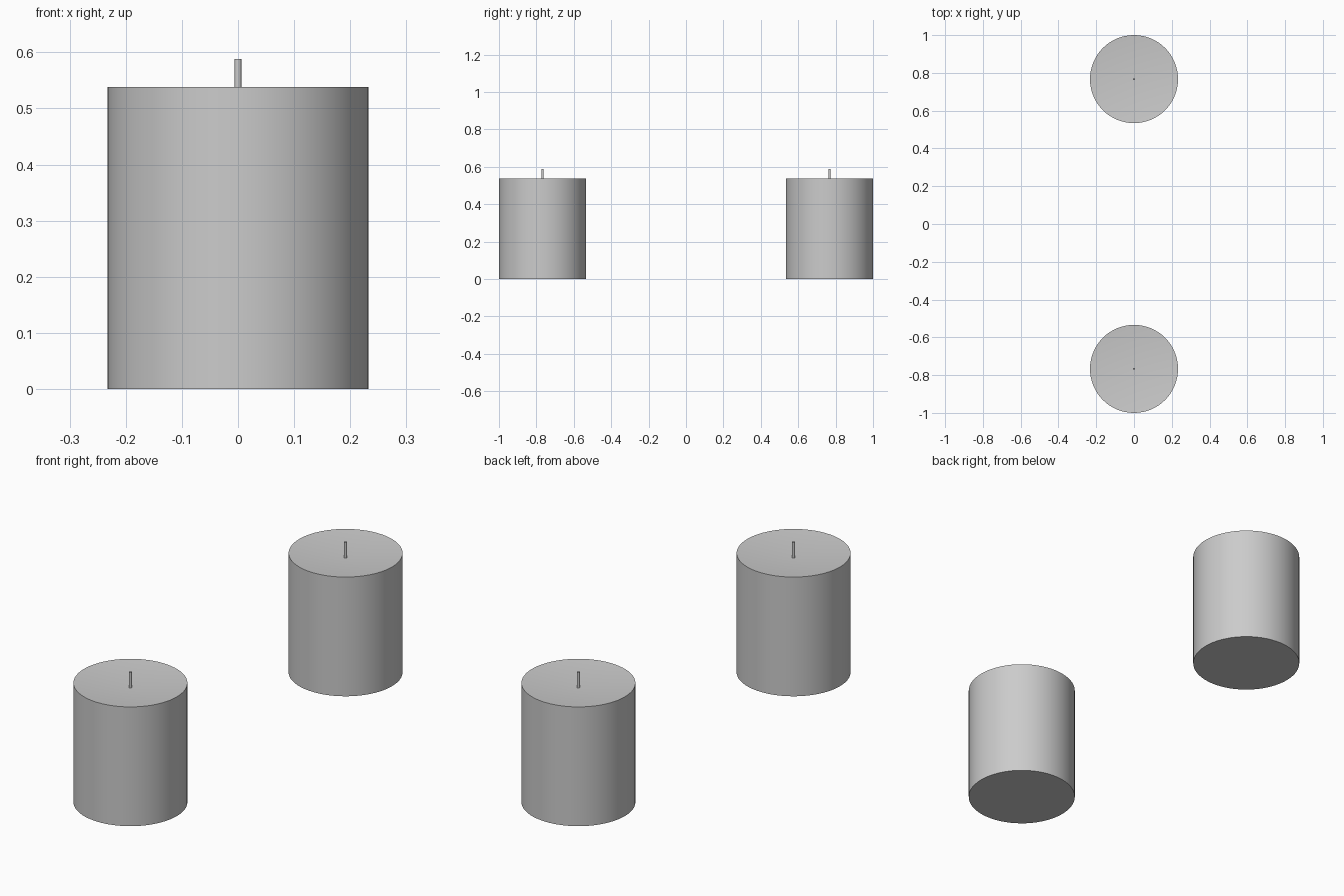
import bpy, bmesh, math

cube = bpy.data.objects.get("Cube")
if cube:
    bpy.data.objects.remove(cube, do_unlink=True)

# Single wax colour
wax = bpy.data.materials.new("light grey wax")
wax.use_nodes = True
color = (0.6, 0.6, 0.6, 1)
wax.diffuse_color = color
wax.node_tree.nodes["Principled BSDF"].inputs["Base Color"].default_value = color

SPACING = 0.767
RADIUS, RIM, DISH = 0.233, 0.538, 0.517
WICK_RADIUS, WICK_TOP = 0.006, 0.588


def lathe(name, profile, sides, y):
    """Spin an (r, z) profile that starts and ends on the axis."""
    bm = bmesh.new()
    verts = [bm.verts.new((r, 0, z)) for r, z in profile]
    edges = [bm.edges.new(pair) for pair in zip(verts, verts[1:])]
    bmesh.ops.spin(bm, geom=verts + edges, cent=(0, 0, 0), axis=(0, 0, 1),
                   angle=math.tau, steps=sides, use_duplicate=False)
    bmesh.ops.remove_doubles(bm, verts=bm.verts, dist=0.0001)
    bmesh.ops.recalc_face_normals(bm, faces=bm.faces)
    mesh = bpy.data.meshes.new(name)
    bm.to_mesh(mesh)
    bm.free()
    mesh.materials.append(wax)
    obj = bpy.data.objects.new(name, mesh)
    obj.location.y = y
    bpy.context.collection.objects.link(obj)
    bpy.ops.object.select_all(action="DESELECT")
    obj.select_set(True)
    bpy.context.view_layer.objects.active = obj
    bpy.ops.object.shade_smooth_by_angle(angle=math.radians(30))


# A matching pair of pillar candles with shallow dished tops
for side, y in (("front", -SPACING), ("back", SPACING)):
    lathe(side + "_candle_body",
          [(0, 0), (RADIUS, 0), (RADIUS, RIM), (0, DISH)], 64, y)
    lathe(side + "_candle_wick",
          [(0, DISH - 0.005), (WICK_RADIUS, DISH - 0.005),
           (WICK_RADIUS, WICK_TOP), (0, WICK_TOP)], 16, y)
